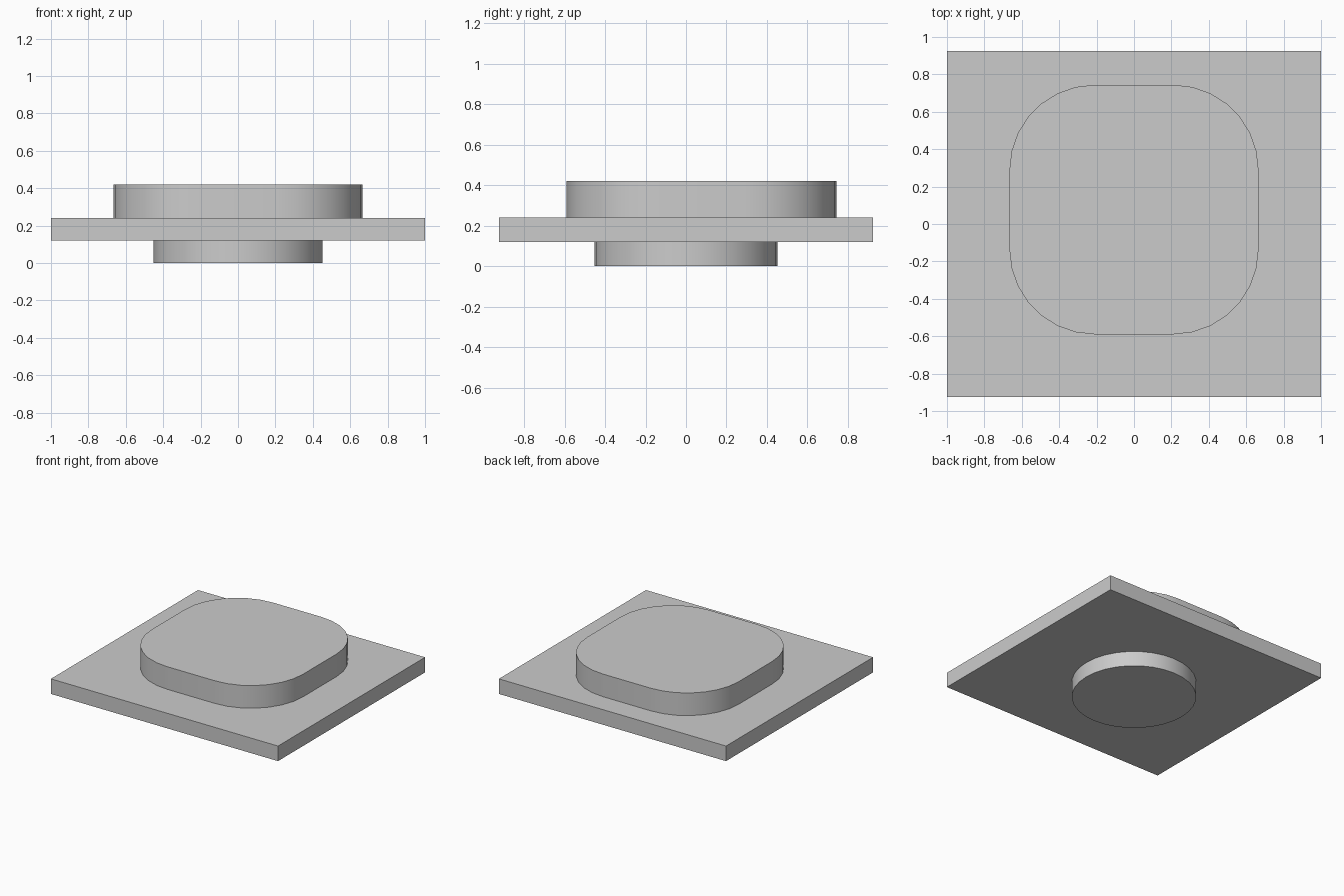
import bpy, bmesh
from math import sin, cos, pi, radians

cube = bpy.data.objects.get("Cube")
if cube:
    bpy.data.objects.remove(cube, do_unlink=True)

# Single plain grey material
grey = bpy.data.materials.new("light_grey")
grey.use_nodes = True
colour = (0.6, 0.6, 0.6, 1)
grey.diffuse_color = colour
grey.node_tree.nodes["Principled BSDF"].inputs["Base Color"].default_value = colour


def rounded_outline(half_x, half_y, radius, steps, centre_y=0):
    """Rectangle outline with rounded corners, counter-clockwise."""
    points = []
    for quarter, (sx, sy) in enumerate([(1, 1), (-1, 1), (-1, -1), (1, -1)]):
        for i in range(steps + 1):
            a = (quarter + i / steps) * pi / 2
            points.append((sx * (half_x - radius) + radius * cos(a),
                           centre_y + sy * (half_y - radius) + radius * sin(a)))
    return points


def slab(name, outline, bottom, top):
    """Extrude a flat outline upward into a solid part."""
    bm = bmesh.new()
    face = bm.faces.new([bm.verts.new((x, y, bottom)) for x, y in outline])
    extruded = bmesh.ops.extrude_face_region(bm, geom=[face], use_keep_orig=True)["geom"]
    moved = [v for v in extruded if isinstance(v, bmesh.types.BMVert)]
    bmesh.ops.translate(bm, verts=moved, vec=(0, 0, top - bottom))
    bmesh.ops.recalc_face_normals(bm, faces=bm.faces)
    mesh = bpy.data.meshes.new(name)
    bm.to_mesh(mesh)
    bm.free()
    mesh.materials.append(grey)
    obj = bpy.data.objects.new(name, mesh)
    bpy.context.collection.objects.link(obj)
    bpy.ops.object.select_all(action="DESELECT")
    obj.select_set(True)
    bpy.context.view_layer.objects.active = obj
    bpy.ops.object.shade_smooth_by_angle(angle=radians(30))
    return obj


# Round foot under the plate
disc = [(0.453 * cos(i * pi / 16), 0.453 * sin(i * pi / 16)) for i in range(32)]
slab("round_foot", disc, 0, 0.12)

# Rectangular base plate
slab("base_plate", [(1, 0.925), (-1, 0.925), (-1, -0.925), (1, -0.925)], 0.12, 0.24)

# Raised pad with rounded corners, set toward the back
slab("raised_pad", rounded_outline(0.666, 0.667, 0.456, 7, 0.077), 0.24, 0.42)
